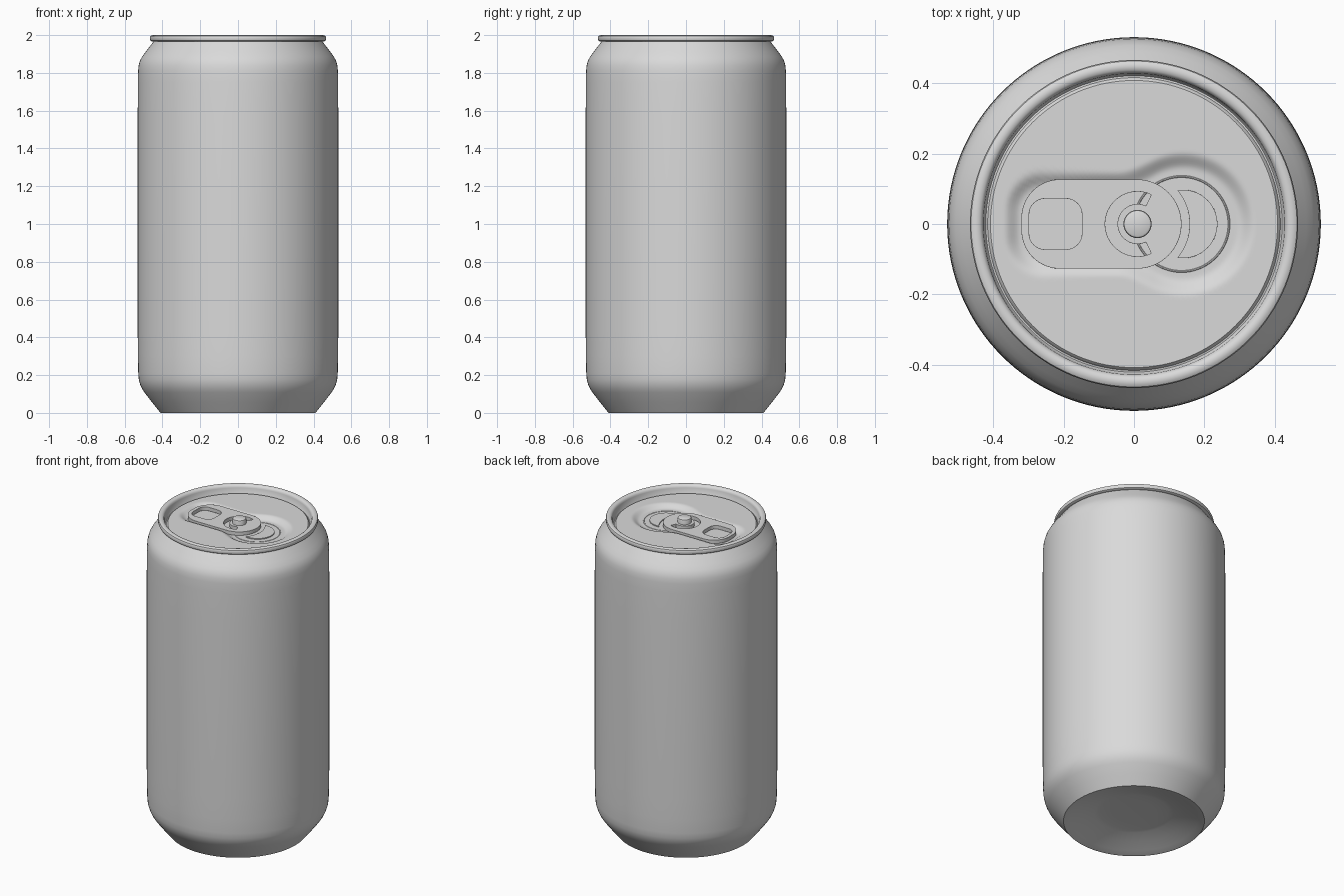
import bpy, bmesh, math
from mathutils import Vector

if "Cube" in bpy.data.objects:
    bpy.data.objects.remove(bpy.data.objects["Cube"])

metal = bpy.data.materials.new("brushed_aluminium")
metal.diffuse_color = (0.7, 0.7, 0.7, 1)
metal.use_nodes = True
metal.node_tree.nodes["Principled BSDF"].inputs["Base Color"].default_value = metal.diffuse_color


def finish(obj, angle=35):
    obj.data.materials.clear()
    obj.data.materials.append(metal)
    bpy.ops.object.select_all(action='DESELECT')
    obj.select_set(True)
    bpy.context.view_layer.objects.active = obj
    bpy.ops.object.shade_smooth_by_angle(angle=math.radians(angle))


def mesh_object(name, bm):
    me = bpy.data.meshes.new(name)
    bm.to_mesh(me)
    bm.free()
    obj = bpy.data.objects.new(name, me)
    bpy.context.collection.objects.link(obj)
    return obj


def lathe(name, profile, segs=128, centre=(0, 0), height=None, flip=False):
    """Revolve an (r, z) profile; height(x, y) may replace z."""
    bm = bmesh.new()
    rings = []
    for r, z in profile:
        n = 1 if r == 0 else segs
        ring = []
        for i in range(n):
            a = 2 * math.pi * i / segs
            x, y = centre[0] + r * math.cos(a), centre[1] + r * math.sin(a)
            ring.append(bm.verts.new((x, y, height(x, y) if height else z)))
        rings.append(ring)
    for a, b in zip(rings, rings[1:]):
        for i in range(segs):
            j = (i + 1) % segs
            quad = [a[i % len(a)], a[j % len(a)], b[j % len(b)], b[i % len(b)]]
            f = bm.faces.new(list(dict.fromkeys(quad)))
            if flip:
                f.normal_flip()
    obj = mesh_object(name, bm)
    finish(obj)
    return obj


def arc(cx, cy, r, a0, a1, n=20):
    return [(cx + r * math.cos(math.radians(a0 + (a1 - a0) * i / n)),
             cy + r * math.sin(math.radians(a0 + (a1 - a0) * i / n))) for i in range(n + 1)]


def plate(name, outlines, z0, z1, bevel):
    """Flat plate from a closed outline, with further outlines as holes."""
    cu = bpy.data.curves.new(name, 'CURVE')
    cu.dimensions = '2D'
    cu.fill_mode = 'BOTH'
    cu.extrude = (z1 - z0) / 2
    for pts in outlines:
        sp = cu.splines.new('POLY')
        sp.points.add(len(pts) - 1)
        for p, (x, y) in zip(sp.points, pts):
            p.co = (x, y, 0, 1)
        sp.use_cyclic_u = True
    tmp = bpy.data.objects.new(name + "_curve", cu)
    bpy.context.collection.objects.link(tmp)
    dg = bpy.context.evaluated_depsgraph_get()
    me = bpy.data.meshes.new_from_object(tmp.evaluated_get(dg))
    bpy.data.objects.remove(tmp)
    bm = bmesh.new()
    bm.from_mesh(me)
    bmesh.ops.remove_doubles(bm, verts=bm.verts, dist=1e-5)
    bmesh.ops.recalc_face_normals(bm, faces=bm.faces)
    bmesh.ops.translate(bm, verts=bm.verts, vec=(0, 0, (z0 + z1) / 2))
    obj = mesh_object(name, bm)
    finish(obj)
    m = obj.modifiers.new("soft_edge", 'BEVEL')
    m.width = bevel
    m.segments = 2
    m.limit_method = 'ANGLE'
    m.angle_limit = math.radians(50)
    return obj


# Can body: domed base, wall, shoulder, rolled rim, countersink
lathe("can_body", [
    (0, .062), (.12, .062), (.2, .06), (.23, .055), (.30, .035), (.37, .013), (.40, .002),
    (.41, 0), (.455, .056), (.495, .108), (.508, .128), (.518, .15), (.525, .175), (.528, .21),
    (.53, .3), (.531, .43), (.531, 1.57), (.53, 1.75), (.529, 1.81), (.526, 1.84), (.519, 1.865),
    (.507, 1.887), (.49, 1.91), (.465, 1.943), (.447, 1.966),
    (.458, 1.967), (.464, 1.971), (.466, 1.978), (.466, 1.988), (.463, 1.995), (.456, 1.999),
    (.447, 2.0), (.438, 1.998), (.431, 1.992), (.428, 1.982), (.425, 1.948), (.421, 1.943),
    (.416, 1.944), (.413, 1.95), (.408, 1.955)])

# Lid panel with a keyhole-shaped pressed recess
PANEL, FLOOR = 1.955, 1.933


def lid_height(x, y):
    qx, qy = abs(x + .12) - .14, abs(y) - .04
    box = math.hypot(max(qx, 0), max(qy, 0)) + min(max(qx, qy), 0) - .085
    disc = math.hypot(x - .14, y) - .18
    k = .04
    h = max(k - abs(box - disc), 0) / k
    d = min(box, disc) - h * h * k / 4
    t = min(max((d + .025) / .05, 0), 1)
    return FLOOR + (PANEL - FLOOR) * t * t * (3 - 2 * t)


lathe("lid_panel", [(.408 * i / 56, 0) for i in range(56, -1, -1)], height=lid_height)

# Score line around the opening
lathe("score_line", [(.135 + .003 * math.cos(a), FLOOR + .002 * math.sin(a))
                     for a in (0, math.pi / 3, 2 * math.pi / 3, math.pi)],
      segs=96, centre=(.135, 0))

# Crescent bead on the opening panel
plate("opening_bead", [arc(.14, 0, .097, -100, 100, 32) + arc(.008, 0, .15, 40, -40, 16)],
      FLOOR - .004, FLOOR + .006, .003)

# Pull tab with finger hole and C-shaped slot
outline = (arc(.008, 0, .127, -90, 90, 32) + arc(-.21, .017, .11, 90, 180, 16)
           + arc(-.21, -.017, .11, 180, 270, 16))
hole = []
for sx, sy, a in ((1, 1, 0), (-1, 1, 90), (-1, -1, 180), (1, -1, 270)):
    hole += arc(-.223 + sx * .03, sy * .027, .045, a, a + 90, 8)
slot = arc(.01, 0, .092, 65, 295, 36) + arc(.01, 0, .057, 295, 65, 28)
plate("pull_tab", [outline, hole, slot], FLOOR + .004, FLOOR + .027, .004)

# Rivet holding the tab
lathe("rivet", [(.04, FLOOR - .004), (.04, 1.985), (.038, 1.99), (.033, 1.993), (0, 1.993)],
      segs=48, centre=(.01, 0))
